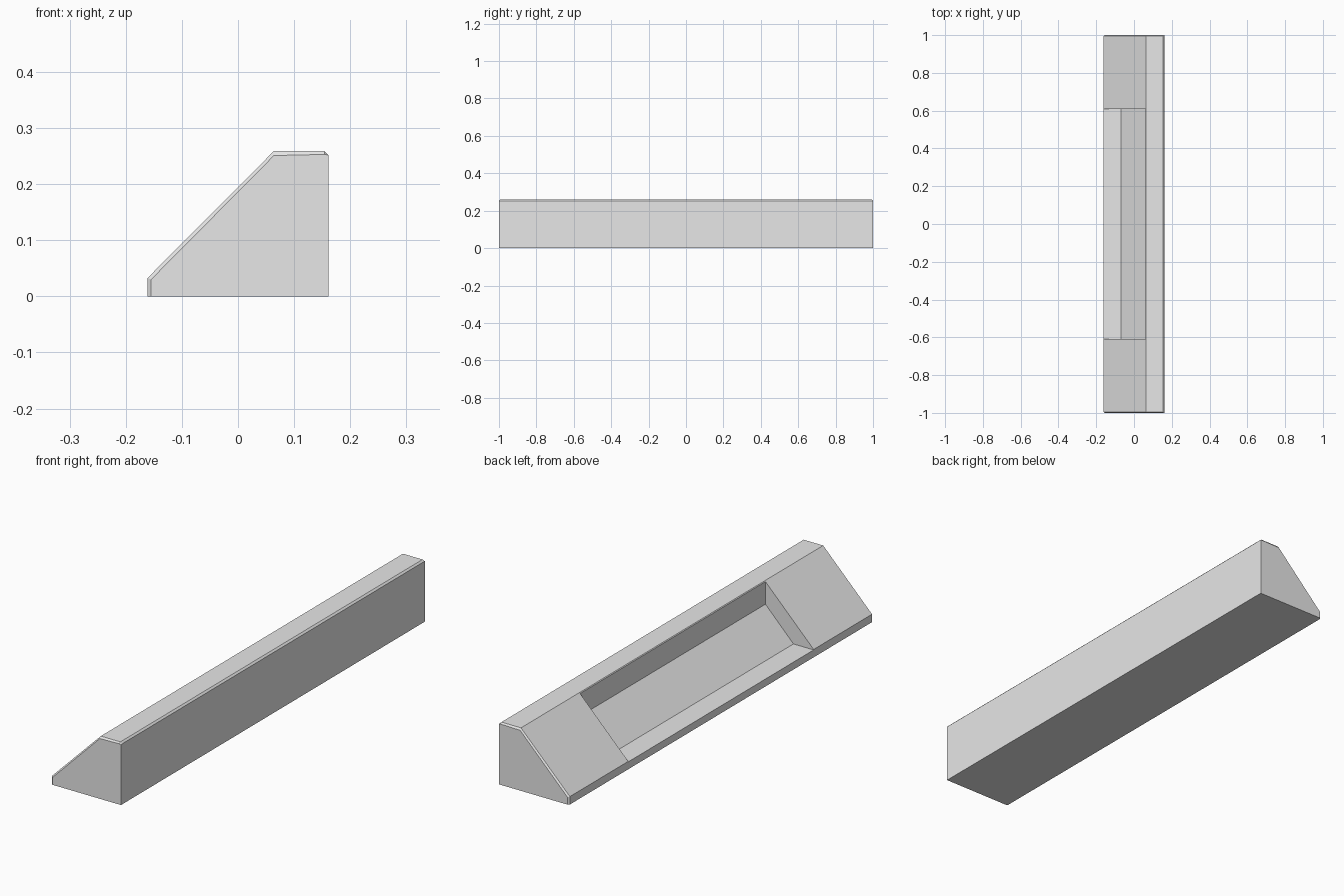
import bpy
import bmesh

cube = bpy.data.objects.get("Cube")
if cube:
    bpy.data.objects.remove(cube, do_unlink=True)

grey = bpy.data.materials.new("plain grey")
grey.use_nodes = True
grey.diffuse_color = (0.8, 0.8, 0.8, 1)
grey.node_tree.nodes["Principled BSDF"].inputs["Base Color"].default_value = (0.8, 0.8, 0.8, 1)


def loft(name, sections):
    """Skin a run of (y, xz profile) sections and cap both ends."""
    bm = bmesh.new()
    rings = [[bm.verts.new((x, y, z)) for x, z in prof] for y, prof in sections]
    n = len(rings[0])
    for a, b in zip(rings, rings[1:]):
        for i in range(n):
            j = (i + 1) % n
            bm.faces.new((a[i], a[j], b[j], b[i]))
    bm.faces.new(rings[0])
    bm.faces.new(rings[-1])
    bmesh.ops.recalc_face_normals(bm, faces=bm.faces)
    mesh = bpy.data.meshes.new(name)
    bm.to_mesh(mesh)
    bm.free()
    mesh.materials.append(grey)
    obj = bpy.data.objects.new(name, mesh)
    bpy.context.collection.objects.link(obj)
    return obj


# Wedge body with small chamfers round both ends
outer = [(-0.161, 0), (0.161, 0), (0.161, 0.252), (0.154, 0.259), (0.064, 0.259), (-0.161, 0.033)]
inner = [(-0.155, 0), (0.161, 0), (0.161, 0.252), (0.154, 0.253), (0.064, 0.251), (-0.155, 0.03)]
body = loft("wedge_body", [(-1, inner), (-0.994, outer), (0.994, outer), (1, inner)])

# Recess: flat ledge, sloping floor, upright back wall
recess = [(-0.2, 0.031), (-0.068, 0.031), (0.061, 0.162), (0.061, 0.3), (-0.2, 0.3)]
cutter = loft("recess_cutter", [(-0.61, recess), (0.61, recess)])
cutter.hide_render = True

cut = body.modifiers.new("recess", "BOOLEAN")
cut.operation = "DIFFERENCE"
cut.solver = "EXACT"
cut.object = cutter
bpy.context.view_layer.objects.active = body
body.select_set(True)
bpy.ops.object.modifier_apply(modifier=cut.name)
bpy.data.objects.remove(cutter, do_unlink=True)
